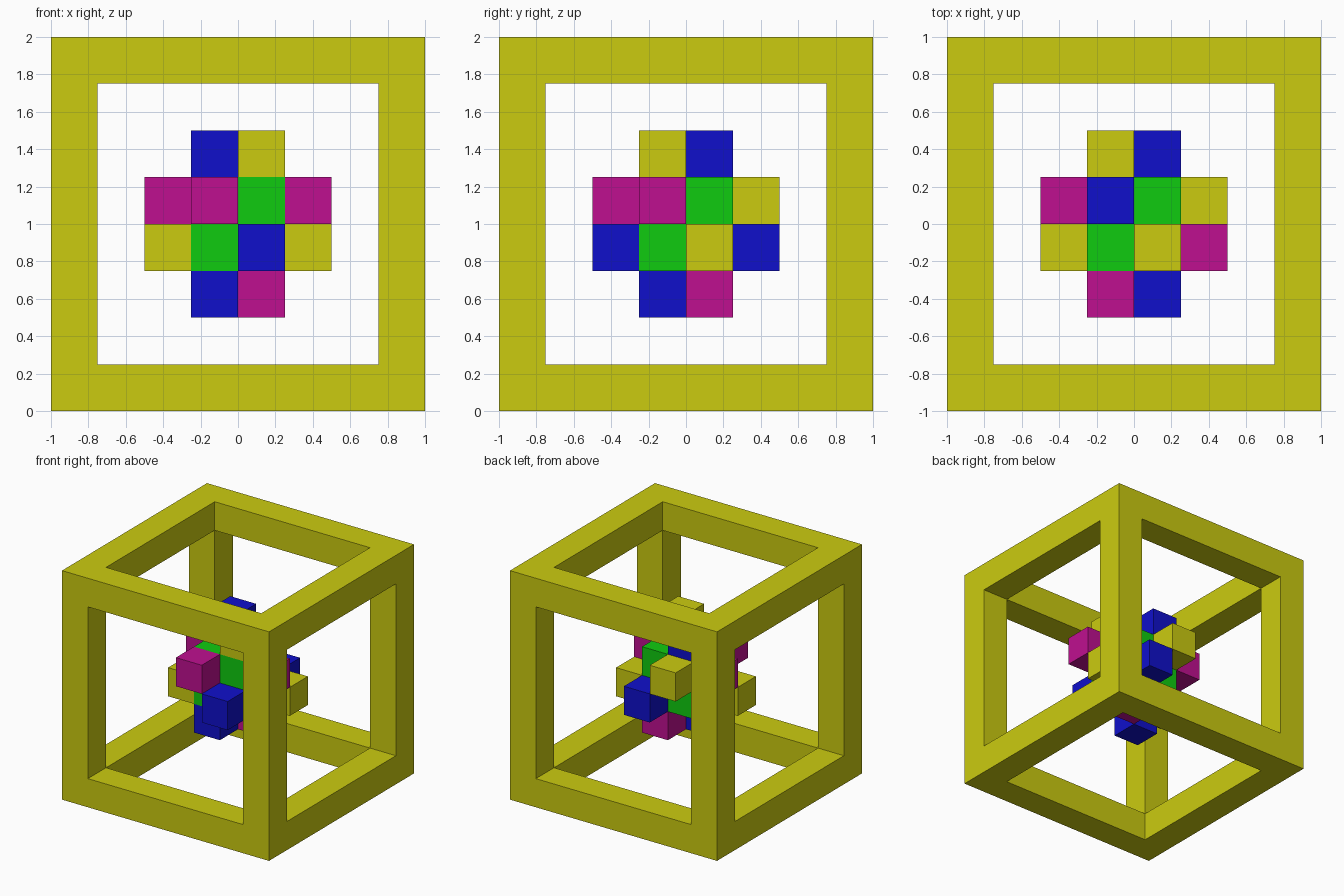
import bpy
import bmesh
from mathutils import Vector

cube = bpy.data.objects.get("Cube")
if cube:
    bpy.data.objects.remove(cube, do_unlink=True)

U = 0.25                      # bar thickness and small block size
CENTRE = Vector((0, 0, 1))


def material(name, rgb):
    m = bpy.data.materials.new(name)
    m.use_nodes = True
    m.diffuse_color = (*rgb, 1)
    m.node_tree.nodes["Principled BSDF"].inputs["Base Color"].default_value = (*rgb, 1)
    return m


YELLOW = material("yellow", (0.6, 0.6, 0.005))
MAGENTA = material("magenta", (0.52, 0.005, 0.28))
BLUE = material("blue", (0.005, 0.005, 0.6))
GREEN = material("green", (0.005, 0.6, 0.005))


def add_object(name, bm, mat, location):
    mesh = bpy.data.meshes.new(name)
    bm.to_mesh(mesh)
    bm.free()
    mesh.materials.append(mat)
    ob = bpy.data.objects.new(name, mesh)
    ob.location = location
    bpy.context.collection.objects.link(ob)
    return ob


def block(name, size, mat, location):
    bm = bmesh.new()
    bmesh.ops.create_cube(bm, size=size)
    return add_object(name, bm, mat, location)


# Open cube frame: inset every side, push the windows inward, open and weld them
bm = bmesh.new()
bmesh.ops.create_cube(bm, size=2)
windows = bm.faces[:]
bmesh.ops.inset_individual(bm, faces=windows, thickness=U, use_even_offset=True)
windows = [f for f in bm.faces if abs(f.calc_area() - 1.5 ** 2) < 0.01]
inner = bmesh.ops.extrude_discrete_faces(bm, faces=windows)["faces"]
for f in inner:
    f.normal_update()
    bmesh.ops.translate(bm, verts=f.verts[:], vec=-U * f.normal)
bmesh.ops.delete(bm, geom=inner, context="FACES")
bmesh.ops.remove_doubles(bm, verts=bm.verts[:], dist=0.001)
bmesh.ops.recalc_face_normals(bm, faces=bm.faces[:])
add_object("cube_frame", bm, YELLOW, CENTRE)

# Solid middle
block("core", 2 * U, GREEN, CENTRE)

# Two diagonal blocks on each side of the core: cell position in half blocks
studs = [
    ("top_block_right", YELLOW, (1, -1, 3)),
    ("top_block_left", BLUE, (-1, 1, 3)),
    ("bottom_block_front", BLUE, (-1, -1, -3)),
    ("bottom_block_back", MAGENTA, (1, 1, -3)),
    ("front_block_upper", MAGENTA, (-1, -3, 1)),
    ("front_block_lower", BLUE, (1, -3, -1)),
    ("back_block_upper", YELLOW, (-1, 3, 1)),
    ("back_block_lower", BLUE, (1, 3, -1)),
    ("left_block_upper", MAGENTA, (3, -1, 1)),
    ("left_block_lower", YELLOW, (3, 1, -1)),
    ("right_block_upper", MAGENTA, (-3, 1, 1)),
    ("right_block_lower", YELLOW, (-3, -1, -1)),
]
for name, mat, cell in studs:
    block(name, U, mat, CENTRE + Vector(cell) * U / 2)
